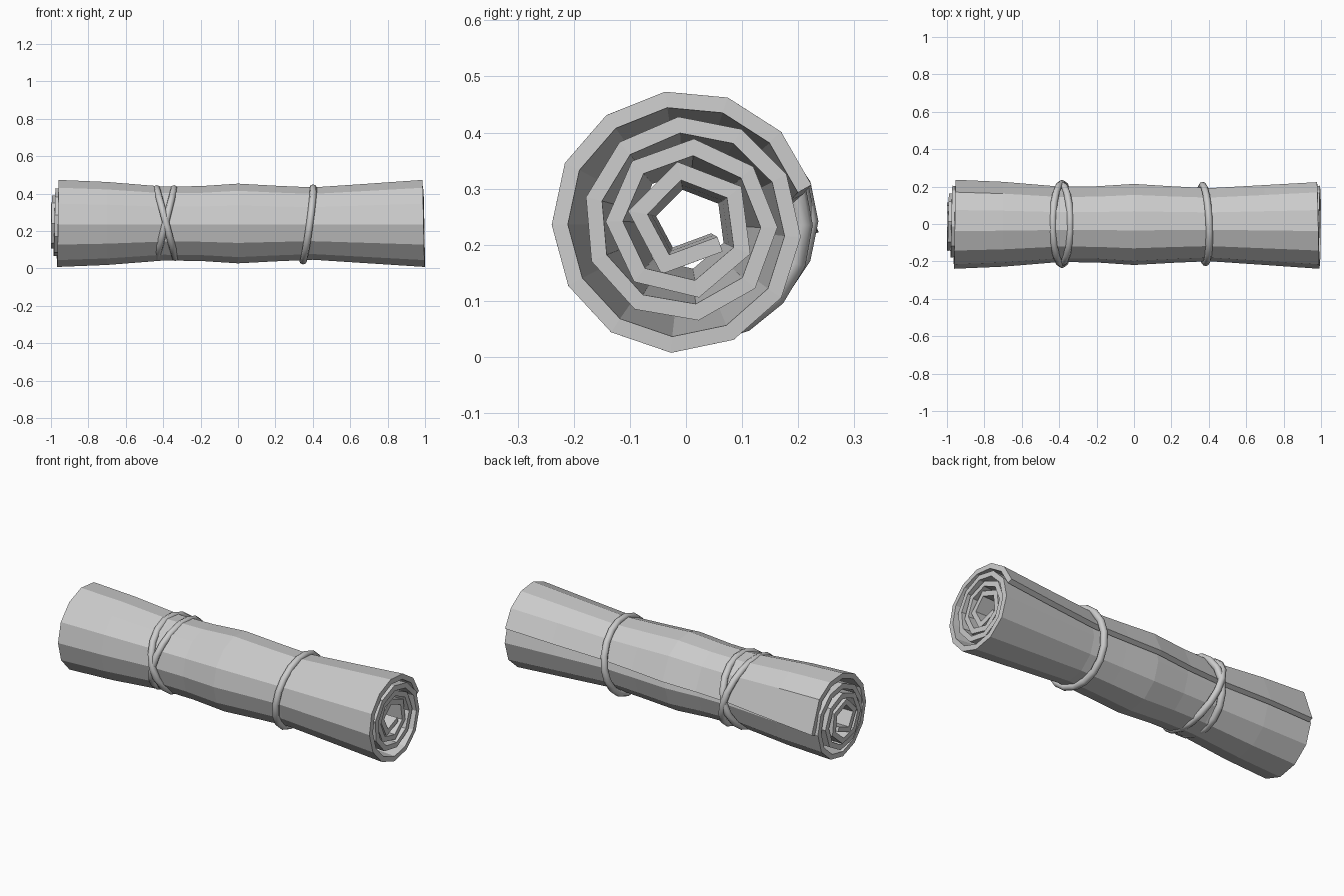
import bpy, bmesh, math

if "Cube" in bpy.data.objects:
    bpy.data.objects.remove(bpy.data.objects["Cube"])

CZ = 0.236          # height of the roll axis

grey = bpy.data.materials.new("plain_grey")
grey.diffuse_color = (0.6, 0.6, 0.6, 1)
grey.use_nodes = True
grey.node_tree.nodes["Principled BSDF"].inputs["Base Color"].default_value = grey.diffuse_color


def lerp(table, v):
    """Piecewise linear lookup."""
    for (a, fa), (b, fb) in zip(table, table[1:]):
        if v <= b:
            return fa + (fb - fa) * (v - a) / (b - a)
    return table[-1][1]


def add_object(name, bm):
    me = bpy.data.meshes.new(name)
    bm.to_mesh(me)
    bm.free()
    me.materials.append(grey)
    ob = bpy.data.objects.new(name, me)
    bpy.context.collection.objects.link(ob)
    return ob


# Spiral radius by number of turns, pinch of the roll along its length
SPIRAL = [(0, 0.070), (2.9, 0.188), (3.2, 0.217), (3.5, 0.228), (3.87, 0.221), (4.1, 0.233)]
PINCH = [(-1, 1.0), (-0.7, 0.95), (-0.4, 0.84), (-0.2, 0.85), (0, 0.91),
         (0.2, 0.86), (0.4, 0.82), (0.7, 0.91), (1, 1.0)]
START, TURNS, THICK = math.radians(-30), 3.87, 0.028

# Turn positions, stepped so that every flat strip is about equally wide
steps = [0.0]
while steps[-1] < TURNS:
    steps.append(steps[-1] + 0.108 / (2 * math.pi * lerp(SPIRAL, steps[-1])))
steps = [s * TURNS / steps[-1] for s in steps]

# Rolled sheet: spiral cross-section carried along x
bm = bmesh.new()
rows = []
for i, t in enumerate(steps):
    row = []
    f = t / TURNS
    left = -1.0 + 0.045 * max(0, f - 0.35) / 0.65
    right = lerp([(0, 0.96), (0.6, 0.985), (0.82, 1.0), (1, 0.98)], f)
    for x0, k in PINCH:
        x = x0
        if x0 == -1:
            x = left
        elif x0 == 1:
            x = right
        tt = t
        if i == len(steps) - 1:             # loose edge slants downward to -x
            tt += 0.03 * (1 - x0)
        a = START - 2 * math.pi * tt
        r = lerp(SPIRAL, tt) * k
        row.append(bm.verts.new((x, r * math.cos(a), CZ + r * math.sin(a))))
    rows.append(row)
for ra, rb in zip(rows, rows[1:]):
    for j in range(len(PINCH) - 1):
        bm.faces.new((ra[j], ra[j + 1], rb[j + 1], rb[j]))
sheet = add_object("rolled_sheet", bm)
mod = sheet.modifiers.new("thickness", "SOLIDIFY")
mod.thickness = THICK
mod.offset = 0
mod.use_even_offset = True


# Cords: thin rings around the roll, leaning along x
def cord(name, x, lean, ry, rz, cz, yaw=0.0, tube=0.019, n=18, m=8):
    bm = bmesh.new()
    rings = []
    for i in range(n):
        a = 2 * math.pi * i / n
        ca, sa = math.cos(a), math.sin(a)
        rings.append([bm.verts.new((
            x + lean * sa + yaw * ca + tube * math.sin(b),
            (ry + tube * math.cos(b)) * ca,
            cz + (rz + tube * math.cos(b)) * sa))
            for b in (2 * math.pi * j / m for j in range(m))])
    for i in range(n):
        p, q = rings[i], rings[(i + 1) % n]
        for j in range(m):
            bm.faces.new((p[j], q[j], q[(j + 1) % m], p[(j + 1) % m])).smooth = True
    bmesh.ops.recalc_face_normals(bm, faces=bm.faces)
    return add_object(name, bm)


cord("single_cord", 0.375, 0.027, 0.207, 0.198, 0.235, yaw=-0.008)
cord("crossed_cord_a", -0.385, -0.05, 0.217, 0.187, 0.242)
cord("crossed_cord_b", -0.387, 0.046, 0.212, 0.185, 0.244)
